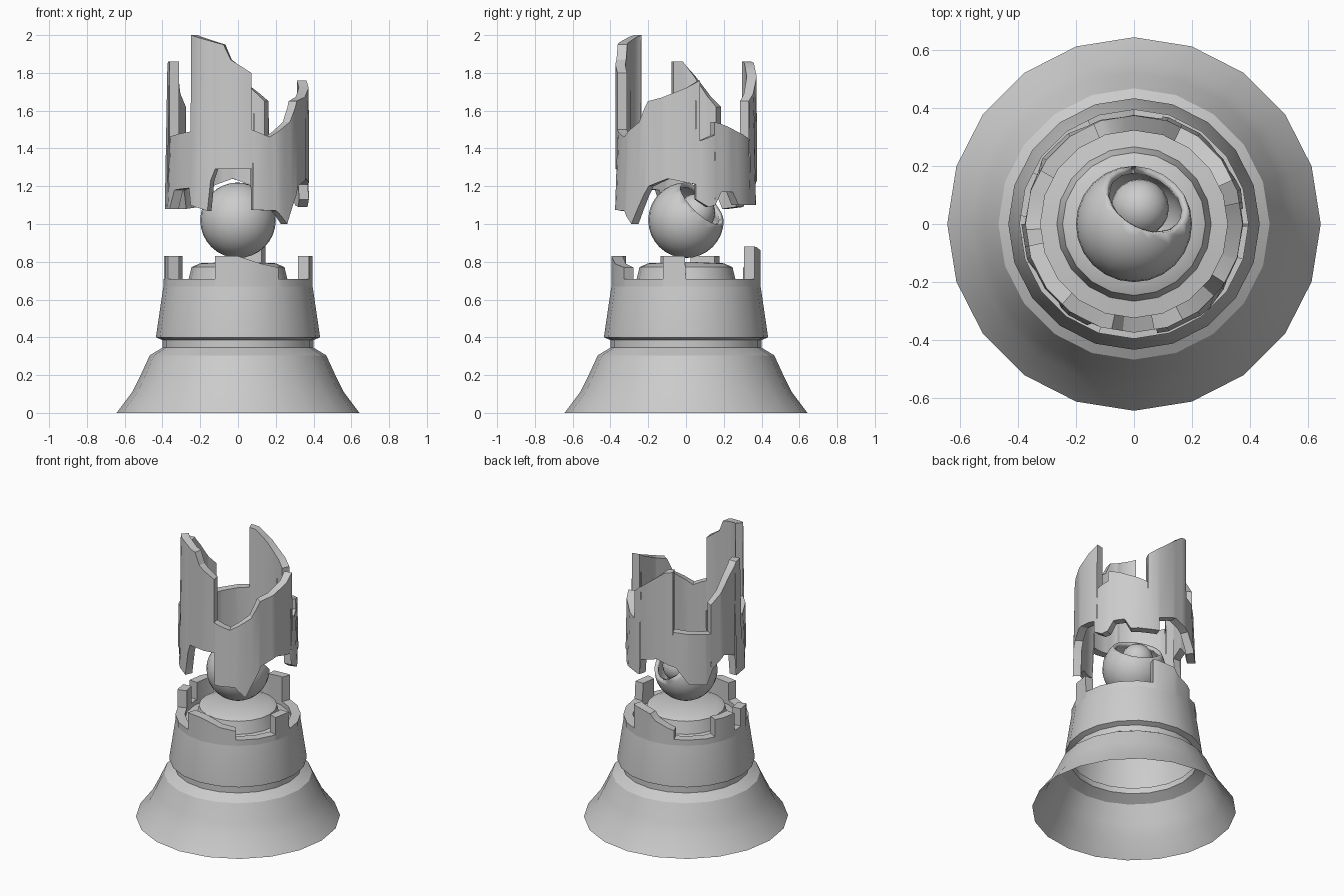
import bpy, bmesh, math
from mathutils import Vector

if "Cube" in bpy.data.objects:
    bpy.data.objects.remove(bpy.data.objects["Cube"])

STEP = 18  # degrees per side, 20 sides


def finish(bm, name, angle=30, recalc=True):
    bmesh.ops.remove_doubles(bm, verts=bm.verts, dist=0.0005)
    if recalc:
        bmesh.ops.recalc_face_normals(bm, faces=bm.faces)
    me = bpy.data.meshes.new(name)
    bm.to_mesh(me)
    bm.free()
    ob = bpy.data.objects.new(name, me)
    bpy.context.collection.objects.link(ob)
    bpy.ops.object.select_all(action='DESELECT')
    ob.select_set(True)
    bpy.context.view_layer.objects.active = ob
    bpy.ops.object.shade_smooth_by_angle(angle=math.radians(angle))
    return ob


def ring_point(r, a, z):
    # point on a 20-sided ring, staying on its flat sides
    k = math.cos(math.radians(STEP / 2)) / math.cos(math.radians(a % STEP - STEP / 2))
    t = math.radians(a)
    return Vector((r * k * math.cos(t), r * k * math.sin(t), z))


def lathe(name, profile):
    bm = bmesh.new()
    for i in range(20):
        a, b = i * STEP, (i + 1) * STEP
        for (r0, z0), (r1, z1) in zip(profile, profile[1:]):
            pts = [ring_point(r0, a, z0), ring_point(r0, b, z0), ring_point(r1, b, z1)]
            if r1 > 0:
                pts.append(ring_point(r1, a, z1))
            bm.faces.new([bm.verts.new(p) for p in pts])
    return finish(bm, name, 25, recalc=False)


def height(line, a0, a1, t):
    # height of a broken edge line at the start (t=0) or end (t=1) of an interval
    m = (a0 + a1) / 2
    for (p, zp), (q, zq) in zip(line, line[1:]):
        if p <= m <= q and q > p:
            a = a1 if t else a0
            return zp + (zq - zp) * (a - p) / (q - p)


def broken_wall(name, low, top, r_out, r_in):
    # thick ring wall between two jagged lines of (angle, height)
    bm = bmesh.new()
    angles = sorted({a for a, z in low + top} | set(range(0, 361, STEP)))
    spans = [(a, b) + tuple(height(l, a, b, t) for l in (low, top) for t in (0, 1))
             for a, b in zip(angles, angles[1:])]

    def quad(*pts):
        bm.faces.new([bm.verts.new(p) for p in pts])

    def O(a, z):
        return ring_point(r_out(z), a, z)

    def I(a, z):
        return ring_point(r_in(z), a, z)

    for n, (a, b, l0, l1, t0, t1) in enumerate(spans):
        quad(O(a, l0), O(b, l1), O(b, t1), O(a, t0))
        quad(I(a, l0), I(a, t0), I(b, t1), I(b, l1))
        quad(O(a, t0), O(b, t1), I(b, t1), I(a, t0))
        quad(O(a, l0), I(a, l0), I(b, l1), O(b, l1))
        # end caps where the edge jumps
        nxt = spans[(n + 1) % len(spans)]
        for z0, z1, up in ((l1, nxt[2], False), (t1, nxt[4], True)):
            if abs(z0 - z1) > 0.002:
                p = [O(b, z0), O(b, z1), I(b, z1), I(b, z0)]
                quad(*(p if not up else p[::-1]))
    return finish(bm, name, 30, recalc=False)


# Flared foot, collar, drum and raised centre disc
lathe("base", [(.643, 0), (.56, .11), (.52, .19), (.467, .305), (.40, .345), (.40, .385),
               (.433, .40), (.433, .412), (.395, .67), (.33, .68), (.266, .69),
               (.246, .772), (.20, .792), (0, .80)])

# Broken rim on top of the drum
rim = [(0, .71), (68, .71), (68, .88), (90, .86), (95, .82), (114, .77), (114, .71), (153, .71),
       (153, .83), (176, .83), (176, .71), (187, .71), (187, .83), (200, .83), (200, .71),
       (252, .71), (252, .83), (270, .83), (288, .79), (303, .77), (303, .71), (342, .71),
       (342, .83), (359, .83), (360, .71)]
broken_wall("broken_rim", [(0, .66), (360, .66)], rim, lambda z: .395, lambda z: .335)

# Floating broken tower
tower_top = [(0, 1.72), (11.5, 1.76), (11.5, 1.44), (24, 1.47), (24, 1.54), (30, 1.53), (64, 1.45),
             (64, 1.65), (90, 1.78), (104, 1.85), (112, 1.86), (112, 1.445), (150, 1.42),
             (150, 1.62), (160, 1.68), (172, 1.78), (183, 1.86), (192, 1.86), (192, 1.46),
             (228, 1.49), (228, 2.0), (258, 1.95), (264, 1.87), (281, 1.80), (281, 1.5),
             (297, 1.46), (318, 1.54), (327, 1.65), (340, 1.67), (360, 1.72)]
tower_low = [(0, 1.22), (8, 1.21), (8, 1.13), (18, 1.09), (24, 1.1), (30, 1.17), (41, 1.17),
             (47, 1.1), (75, 1.1), (75, 1.2), (95, 1.24), (115, 1.2), (128, 1.09), (145, 1.08),
             (152, 1.18), (165, 1.25), (180, 1.22), (180, 1.08), (200, 1.08), (206, 1.18),
             (226, 1.19), (229, 1.1), (245, 1.07), (247, 1.23), (251, 1.29), (282, 1.29),
             (282, 1.075), (302, 1.07), (312, 1.0), (318, 1.08), (328, 1.2), (345, 1.24),
             (360, 1.22)]
broken_wall("broken_tower", tower_low, tower_top,
            lambda z: .374 + max(0, 1.25 - z) * .08, lambda z: .322 + max(0, 1.25 - z) * .08)

# Hollow orb, cut open towards the back right and above
bm = bmesh.new()
bmesh.ops.create_uvsphere(bm, u_segments=24, v_segments=16, radius=.2)
d = Vector((.35, .65, .67)).normalized()
bmesh.ops.bisect_plane(bm, geom=bm.verts[:] + bm.edges[:] + bm.faces[:],
                       plane_co=d * .13, plane_no=d, clear_outer=True)
orb = finish(bm, "orb_shell", 40)
orb.location = (0, 0, 1.02)
shell = orb.modifiers.new("thickness", 'SOLIDIFY')
shell.thickness = .025
shell.offset = -1

# Small core inside the orb
bm = bmesh.new()
bmesh.ops.create_uvsphere(bm, u_segments=20, v_segments=12, radius=.1)
core = finish(bm, "orb_core", 40)
core.location = (.02, .055, 1.06)
